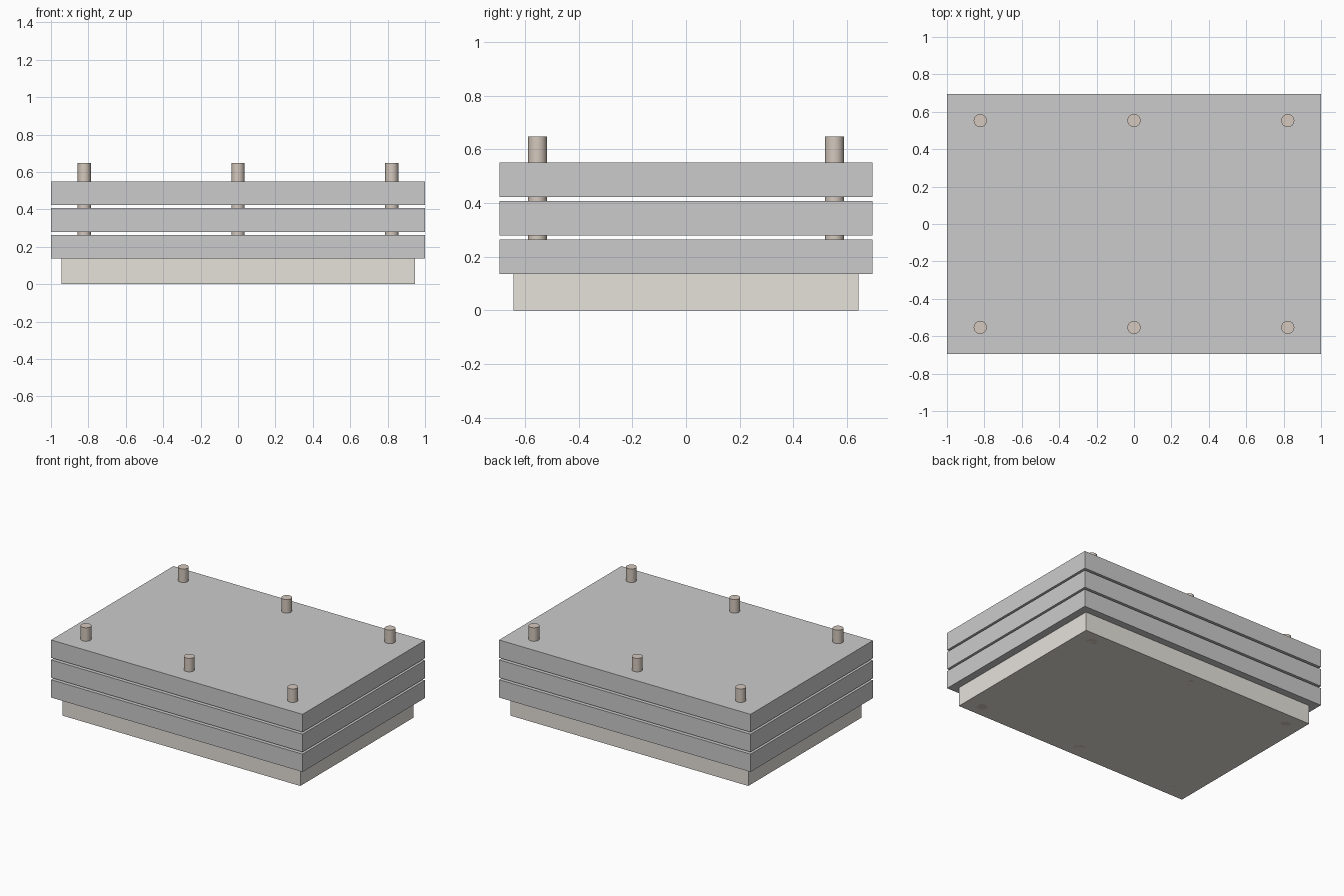
import bpy
from math import radians

if "Cube" in bpy.data.objects:
    bpy.data.objects.remove(bpy.data.objects["Cube"])


def material(name, rgb):
    m = bpy.data.materials.new(name)
    m.diffuse_color = (*rgb, 1)
    m.use_nodes = True
    m.node_tree.nodes["Principled BSDF"].inputs["Base Color"].default_value = m.diffuse_color
    return m


def slab(name, sx, sy, z0, z1, mat=None):
    bpy.ops.mesh.primitive_cube_add(size=1, location=(0, 0, (z0 + z1) / 2))
    ob = bpy.context.object
    ob.name = name
    ob.scale = (sx, sy, z1 - z0)
    bpy.ops.object.transform_apply(location=False, rotation=False, scale=True)
    if mat:
        ob.data.materials.append(mat)
    return ob


def pin(name, x, y, z0, z1, mat):
    bpy.ops.mesh.primitive_cylinder_add(vertices=32, radius=0.035, depth=z1 - z0,
                                        location=(x, y, (z0 + z1) / 2))
    ob = bpy.context.object
    ob.name = name
    ob.data.materials.append(mat)
    bpy.ops.object.shade_smooth_by_angle(angle=radians(30))


beige = material("beige", (0.79, 0.76, 0.71))
brown = material("brown", (0.66, 0.58, 0.51))

# Base block
slab("base", 1.89, 1.284, 0, 0.136, beige)

# Three stacked plates with narrow gaps
for i in range(3):
    z = 0.136 + 0.143 * i
    slab(f"plate_{i + 1}", 2.0, 1.39, z, z + 0.128)

# Six guide pins running through the whole stack
for row, y in (("front", -0.553), ("back", 0.553)):
    for col, x in (("left", -0.822), ("middle", 0), ("right", 0.822)):
        pin(f"pin_{row}_{col}", x, y, 0, 0.647, brown)
